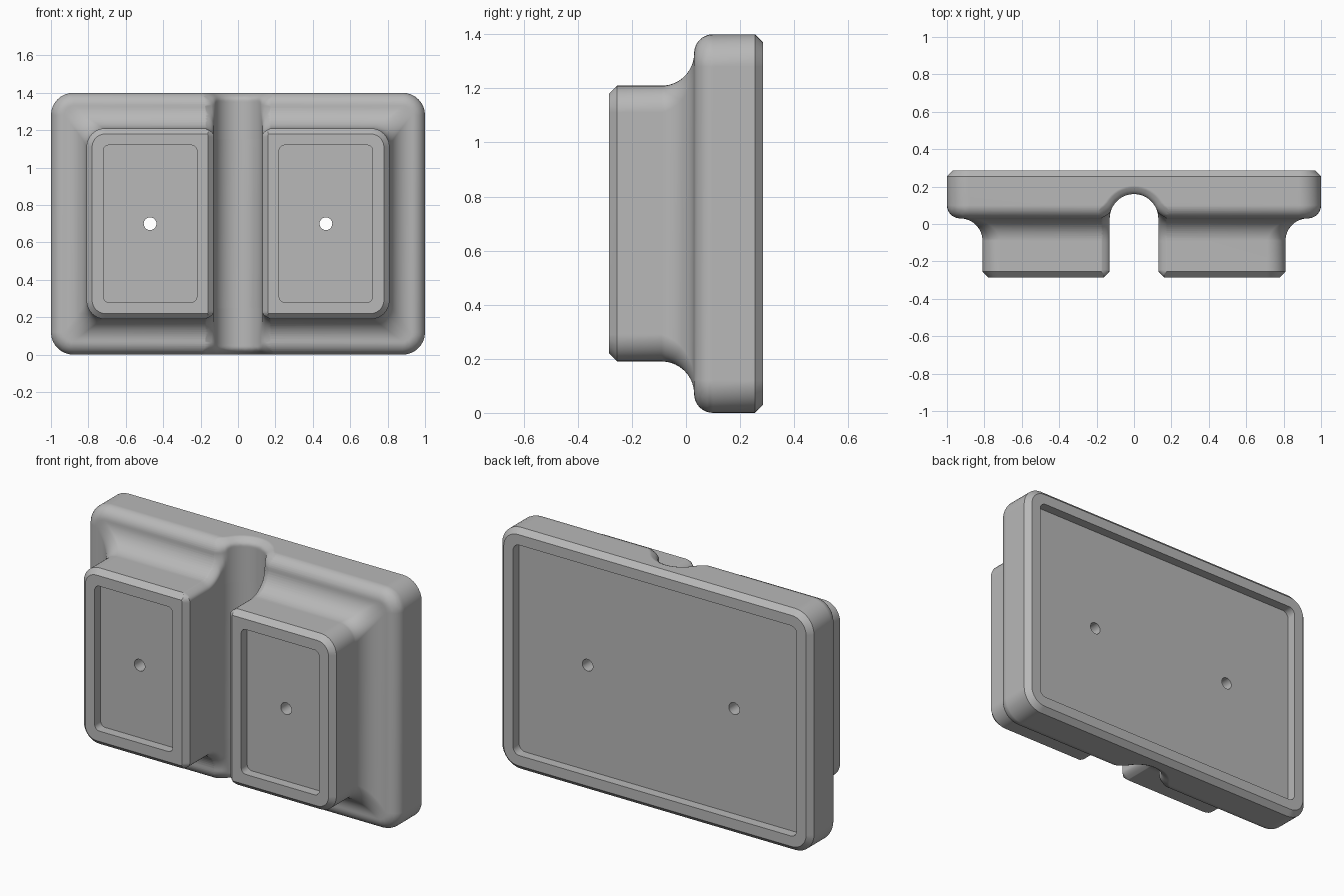
import bpy, bmesh
from math import sin, cos, pi, hypot, radians
from mathutils import Vector

if "Cube" in bpy.data.objects:
    bpy.data.objects.remove(bpy.data.objects["Cube"])

HALF_W, HEIGHT, FRONT, BACK = 1.0, 1.4, -0.285, 0.285
CHAMFER, ROUND, FILLET, CORNER = 0.03, 0.07, 0.12, 0.12
STEP = ROUND + FILLET            # setback of the blocks from the base edge
BASE_FRONT = 0.03                # plane where rounding meets fillet
SLOT, LIP = 0.13, 0.045          # channel half width, softened edge size
MID = HEIGHT / 2

grey = bpy.data.materials.new("plain_grey")
grey.use_nodes = True
grey.diffuse_color = (0.48, 0.48, 0.48, 1)
grey.node_tree.nodes["Principled BSDF"].inputs["Base Color"].default_value = grey.diffuse_color


def loft(name, rings):
    """Closed solid skinned through rings of equal point count."""
    bm = bmesh.new()
    loops = [[bm.verts.new(p) for p in ring] for ring in rings]
    n = len(loops[0])
    for a, b in zip(loops, loops[1:]):
        for i in range(n):
            j = (i + 1) % n
            bm.faces.new((a[i], a[j], b[j], b[i]))
    bm.faces.new(loops[0])
    bm.faces.new(loops[-1])
    bmesh.ops.triangulate(bm, faces=bm.faces[:])
    bmesh.ops.recalc_face_normals(bm, faces=bm.faces[:])
    mesh = bpy.data.meshes.new(name)
    bm.to_mesh(mesh)
    bm.free()
    mesh.materials.append(grey)
    ob = bpy.data.objects.new(name, mesh)
    bpy.context.collection.objects.link(ob)
    return ob


def rounded_rect(cx, y, hw, hh, r, seg=8):
    """Upright rounded rectangle at depth y, centred at mid height."""
    pts = []
    for q, (sx, sz) in enumerate(((1, 1), (-1, 1), (-1, -1), (1, -1))):
        for k in range(seg + 1):
            a = (q + k / seg) * pi / 2
            pts.append(Vector((cx + sx * (hw - r) + r * cos(a), y,
                               MID + sz * (hh - r) + r * sin(a))))
    return pts


def carve(target, cutter):
    cutter.hide_render = True
    mod = target.modifiers.new("carve", "BOOLEAN")
    mod.operation, mod.solver, mod.object = "DIFFERENCE", "EXACT", cutter
    bpy.context.view_layer.objects.active = target
    bpy.ops.object.modifier_apply(modifier=mod.name)
    bpy.data.objects.remove(cutter)


# Body: back chamfer, base side, rounded edge, cove, blocks, front chamfer
sections = [(BACK, CHAMFER, CORNER - CHAMFER), (BACK - CHAMFER, 0, CORNER)]
for k in range(11):
    a = k / 10 * pi / 2
    inset = ROUND * (1 - cos(a))
    sections.append((BASE_FRONT + ROUND * (1 - sin(a)), inset, CORNER - inset))
for k in range(1, 15):
    a = k / 14 * pi / 2
    sections.append((BASE_FRONT - FILLET * (1 - cos(a)), ROUND + FILLET * sin(a),
                     0.05 + 0.05 * k / 14))
sections += [(FRONT + CHAMFER, STEP, 0.1), (FRONT, STEP + CHAMFER, 0.1 - CHAMFER)]
body = loft("twin_block_body",
            [rounded_rect(0, y, HALF_W - i, MID - i, r) for y, i, r in sections])


def depth_below_surface(y, d):
    """Signed depth inside the side profile; d is distance from top or bottom."""
    if d <= ROUND:
        if y > BASE_FRONT + ROUND:
            return d
        return ROUND - hypot(BASE_FRONT + ROUND - y, ROUND - d)
    if y > BASE_FRONT - FILLET:
        return hypot(y - BASE_FRONT + FILLET, d - ROUND) - FILLET
    return d - STEP


# Channel outline: (point, outward normal) up one wall, over the arch, mirrored
outline = []
ys = [-0.35, FRONT + CHAMFER]
ys += [ys[1] + (BASE_FRONT - ys[1]) * k / 28 for k in range(1, 28)]
for y in ys:
    outline.append((SLOT + max(0, FRONT + CHAMFER - y), y, 1, 0))
for k in range(13):
    a = k / 12 * pi / 2
    outline.append((SLOT * cos(a), BASE_FRONT + SLOT * sin(a), cos(a), sin(a)))
outline += [(-x, y, -nx, ny) for x, y, nx, ny in reversed(outline[:-1])]


def channel_ring(z):
    ring = []
    for x, y, nx, ny in outline:
        t = max(-0.02, depth_below_surface(y, min(z, HEIGHT - z)))
        g = LIP * max(0, 1 - t / LIP) ** 2.5
        ring.append(Vector((x + nx * g, y + ny * g, z)))
    return ring


low = [-0.04 + 0.0075 * k for k in range(40)]
levels = low + [HEIGHT - z for z in reversed(low)]
carve(body, loft("channel_cutter", [channel_ring(z) for z in levels]))

# Shallow recesses: one across the back, one in each front block
RIM, RECESS = 0.09, 0.055
carve(body, loft("back_recess_cutter",
                 [rounded_rect(0, y, HALF_W - RIM, MID - RIM, 0.04)
                  for y in (BACK - RECESS, BACK + 0.1)]))
block_hw = (HALF_W - STEP - SLOT) / 2
for side in (-1, 1):
    cx = side * (SLOT + block_hw)
    carve(body, loft("front_recess_cutter",
                     [rounded_rect(cx, y, block_hw - RIM, MID - STEP - RIM, 0.03)
                      for y in (FRONT - 0.1, FRONT + RECESS)]))
    # Through hole in the middle of each block
    carve(body, loft("hole_cutter",
                     [[Vector((cx + 0.034 * cos(k * pi / 16), y, MID + 0.034 * sin(k * pi / 16)))
                       for k in range(32)] for y in (-0.5, 0.5)]))

# Smooth shading with crisp chamfers
for ob in bpy.context.selected_objects:
    ob.select_set(False)
body.select_set(True)
bpy.context.view_layer.objects.active = body
bpy.ops.object.shade_smooth_by_angle(angle=radians(30))
weighted = body.modifiers.new("even_shading", "WEIGHTED_NORMAL")
weighted.keep_sharp = True
